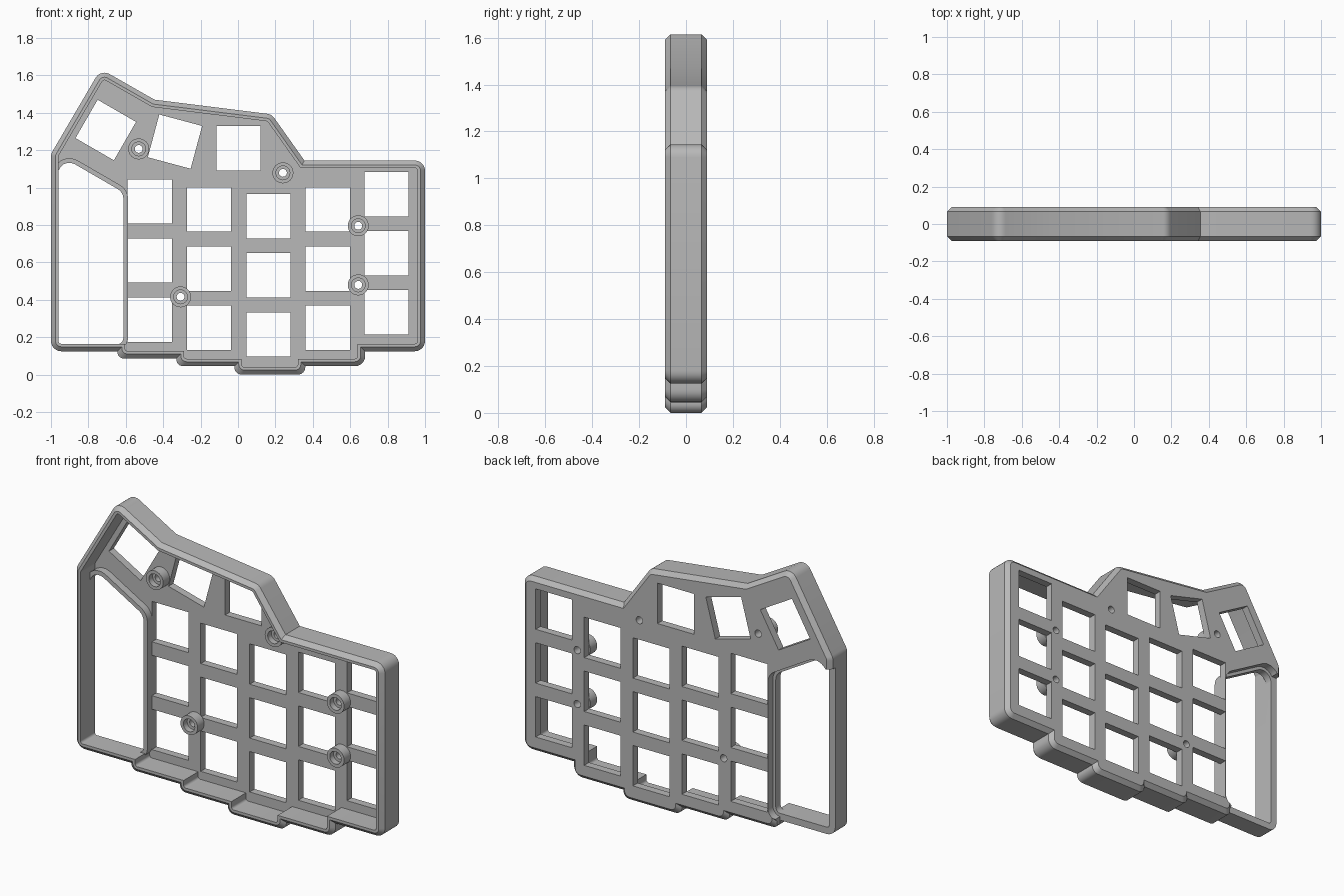
import bpy, bmesh, math
from mathutils import Vector, Matrix

cube = bpy.data.objects.get("Cube")
if cube:
    bpy.data.objects.remove(cube)

BACK, FRONT, FLOOR = 0.09, -0.09, 0.045   # depth of back face, rim and plate front
CHAMFER, WALL = 0.024, 0.04

grey = bpy.data.materials.new("case grey")
grey.use_nodes = True
grey.diffuse_color = (0.48, 0.48, 0.48, 1)
grey.node_tree.nodes["Principled BSDF"].inputs["Base Color"].default_value = grey.diffuse_color


def contour(points, inset=0.0, steps=6):
    """Inset a counter-clockwise outline of (x, z, radius) and round its corners."""
    count = len(points)
    raw = [Vector(p[:2]) for p in points]
    dirs = [(raw[(i + 1) % count] - raw[i]).normalized() for i in range(count)]
    norms = [Vector((-d.y, d.x)) for d in dirs]
    moved = []
    for i, p in enumerate(raw):
        a, b = norms[i - 1], norms[i]
        moved.append(p + inset * (a + b) / (1 + a.dot(b)))
    out = []
    for i, p in enumerate(moved):
        radius = points[i][2]
        if not radius:
            out.append(p)
            continue
        turn = dirs[i - 1].angle(dirs[i])
        room = min((p - moved[i - 1]).length, (moved[(i + 1) % count] - p).length)
        reach = min(max(radius - inset, 0.015) * math.tan(turn / 2), room * 0.48 if room > 0.1 else room * 0.9)
        radius = reach / math.tan(turn / 2)
        centre = p - dirs[i - 1] * reach + norms[i - 1] * radius
        start = -norms[i - 1] * radius
        for k in range(steps + 1):
            out.append(centre + Matrix.Rotation(turn * k / steps, 2) @ start)
    return out


def finish(name, bm):
    bmesh.ops.recalc_face_normals(bm, faces=bm.faces)
    mesh = bpy.data.meshes.new(name)
    bm.to_mesh(mesh)
    bm.free()
    mesh.materials.append(grey)
    obj = bpy.data.objects.new(name, mesh)
    bpy.context.collection.objects.link(obj)
    return obj


def loft(bm, sections, ring=False):
    """Join (contour, y) sections; close the ends, or join last to first."""
    loops = [[bm.verts.new((p.x, y, p.y)) for p in pts] for pts, y in sections]
    pairs = list(zip(loops, loops[1:]))
    if ring:
        pairs.append((loops[-1], loops[0]))
    else:
        bm.faces.new(loops[0])
        bm.faces.new(loops[-1])
    for a, b in pairs:
        for i in range(len(a)):
            j = (i + 1) % len(a)
            bm.faces.new((a[i], a[j], b[j], b[i]))


def circle(x, z, r, n=32):
    return [Vector((x + r * math.cos(math.tau * k / n), z + r * math.sin(math.tau * k / n))) for k in range(n)]


def rectangle(x0, x1, z0, z1):
    return [Vector(c) for c in ((x0, z0), (x1, z0), (x1, z1), (x0, z1))]


def cut(target, shapes, y0, y1):
    """Subtract straight prisms from the target."""
    bm = bmesh.new()
    for pts in shapes:
        loft(bm, [(pts, y0), (pts, y1)])
    cutter = finish("cutter", bm)
    cutter.hide_render = True
    mod = target.modifiers.new("cut", "BOOLEAN")
    mod.operation, mod.solver, mod.object = "DIFFERENCE", "EXACT", cutter
    bpy.context.view_layer.objects.active = target
    bpy.ops.object.modifier_apply(modifier=mod.name)
    bpy.data.objects.remove(cutter)


# Case shell: chamfered outer wall, open front, plate at the back
R = 0.055
outline = [(-1, .125, R), (-.645, .125, 0), (-.645, .086, R), (-.33, .086, 0), (-.33, .045, R),
           (-.02, .045, 0), (-.02, 0, R), (.36, 0, R), (.36, .045, 0), (.68, .045, R),
           (.68, .125, 0), (1, .125, R), (1, 1.145, R), (.355, 1.145, 0), (.18, 1.392, R),
           (-.446, 1.47, 0), (-.734, 1.634, R), (-1, 1.18, R)]
outer, bevelled, inner = (contour(outline, d) for d in (0, CHAMFER, WALL))
bm = bmesh.new()
loft(bm, [(inner, FLOOR), (inner, FRONT), (bevelled, FRONT), (outer, FRONT + CHAMFER),
          (outer, BACK - CHAMFER), (bevelled, BACK)])
case = finish("case_shell", bm)

# Square key openings: five staggered columns of three, plus three along the top
SIZE, PITCH = 0.237, 0.316
keys = [(x, z + PITCH * row, 0) for row in range(3)
        for x, z in ((-.472, .294), (-.155, .251), (.163, .215), (.479, .251), (.794, .333))]
keys += [(.003, 1.21, 0), (-.337, 1.246, -15), (-.707, 1.308, -30)]
openings = []
for x, z, angle in keys:
    turn = Matrix.Rotation(math.radians(angle), 2)
    h = SIZE / 2
    openings.append([Vector((x, z)) + turn @ c for c in rectangle(-h, h, -h, h)])
cut(case, openings, 0.03, 0.12)

# Side bay: recess cut from the back and out through the side and bottom
bay = [(-.962, .162, .015), (-.613, .162, .035), (-.613, .975, .06), (-.962, 1.177, .06)]
LEDGE = FLOOR - 0.001
cut(case, [contour(bay, -.018)], LEDGE, 0.12)
cut(case, [rectangle(-1.1, -.955, -.1, 1.115)], LEDGE, 0.12)
cut(case, [rectangle(-1.1, -.64, -.1, .17)], LEDGE, 0.12)

# Thin raised rim round the bay
bay_in, bay_out = contour(bay), contour(bay, -.025)
bm = bmesh.new()
loft(bm, [(bay_in, LEDGE), (bay_in, 0), (bay_out, 0), (bay_out, LEDGE)], ring=True)
rim = finish("bay_rim", bm)

# Screw bosses with a counterbore, and holes through the plate
screws = [(-.531, 1.207), (.24, 1.079), (.643, .796), (.643, .48), (-.307, .416)]
cut(case, [circle(x, z, .021) for x, z in screws], 0.03, 0.12)
profile = [(.021, .047), (.021, .02), (.037, .02), (.037, -.015), (.056, -.015), (.056, .047)]
bm = bmesh.new()
for x, z in screws:
    loft(bm, [(circle(x, z, r), y) for r, y in profile], ring=True)
bosses = finish("screw_bosses", bm)

# Smooth the rounded corners, keep hard edges
bpy.ops.object.select_all(action="DESELECT")
for obj in (case, rim, bosses):
    obj.select_set(True)
bpy.context.view_layer.objects.active = case
bpy.ops.object.shade_smooth_by_angle(angle=math.radians(25))
